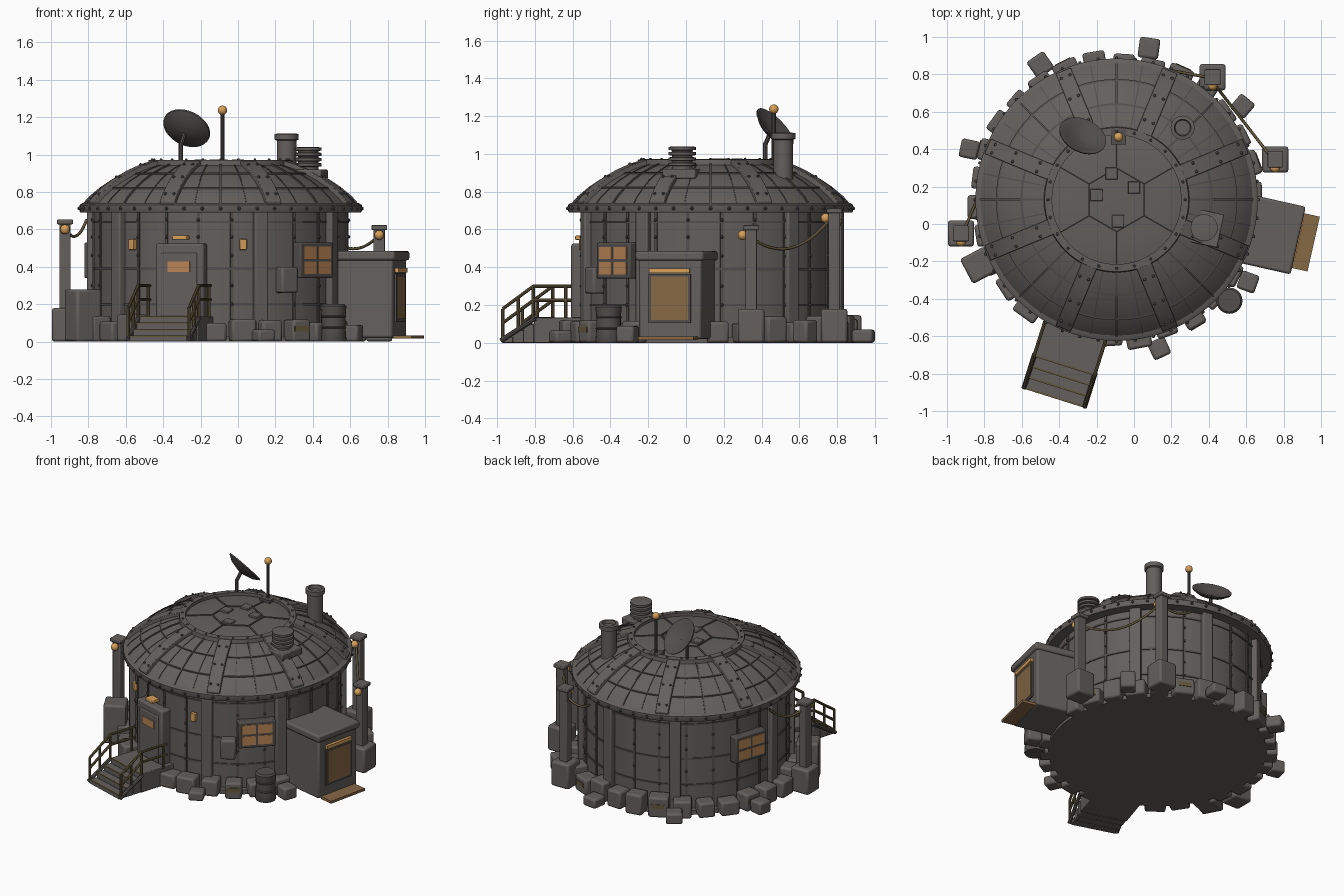
import bpy, bmesh, math, random
from math import radians, cos, sin, pi
from mathutils import Matrix, Vector

random.seed(4)
old = bpy.data.objects.get("Cube")
if old:
    bpy.data.objects.remove(old)


def material(name, r, g, b):
    m = bpy.data.materials.new(name)
    m.use_nodes = True
    m.diffuse_color = (r, g, b, 1)
    m.node_tree.nodes["Principled BSDF"].inputs["Base Color"].default_value = (r, g, b, 1)
    return m


HULL = material("warm grey hull", .125, .115, .108)
DARK = material("dark grey metal", .085, .078, .074)
LAMP = material("amber lamp", .68, .35, .1)
GLASS = material("orange glass", .48, .23, .09)
BROWN = material("brown panel", .24, .14, .06)
OLIVE = material("olive brass", .125, .095, .045)

CENTRE = Matrix.Translation((-.093, .13, 0))
DOOR, ANNEX = -107.5, -12.7
T = Matrix.Translation


def polar(angle, r, z, side=0):
    """Frame on the round hut: x points outwards, y sideways."""
    return CENTRE @ Matrix.Rotation(radians(angle), 4, 'Z') @ T((r, side, z))


def at(x, y, z, turn=0):
    return T((x, y, z)) @ Matrix.Rotation(radians(turn), 4, 'Z')


def box(bm, m, x, y, z):
    bmesh.ops.create_cube(bm, size=1, matrix=m @ Matrix.Diagonal((x, y, z, 1)))


def cyl(bm, m, r, h, seg=24, top=None):
    bmesh.ops.create_cone(bm, cap_ends=True, segments=seg, radius1=r,
                          radius2=r if top is None else top, depth=h, matrix=m)


def rod(bm, p, q, r, seg=8):
    p, q = Vector(p), Vector(q)
    turn = (q - p).to_track_quat('Z', 'Y').to_matrix().to_4x4()
    cyl(bm, T((p + q) / 2) @ turn, r, (q - p).length, seg)


def ball(bm, m, r, u=12, v=8):
    bmesh.ops.create_uvsphere(bm, u_segments=u, v_segments=v, radius=r, matrix=m)


def lathe(bm, points, m=CENTRE, seg=72, closed=False):
    """Revolve (radius, height) points round the z axis."""
    rings = []
    for r, z in points:
        rings.append([bm.verts.new(m @ Vector((r * cos(2 * pi * i / seg), r * sin(2 * pi * i / seg), z)))
                      for i in range(seg)])
    for a, b in zip(rings, rings[1:] + (rings[:1] if closed else [])):
        for i in range(seg):
            j = (i + 1) % seg
            bm.faces.new((a[i], a[j], b[j], b[i]))
    if not closed:
        bm.faces.new(rings[0][::-1])
        bm.faces.new(rings[-1])


def finish(name, bm, mat, bevel=0):
    bmesh.ops.recalc_face_normals(bm, faces=bm.faces)
    mesh = bpy.data.meshes.new(name)
    bm.to_mesh(mesh)
    bm.free()
    mesh.materials.append(mat)
    ob = bpy.data.objects.new(name, mesh)
    bpy.context.collection.objects.link(ob)
    if bevel:
        mod = ob.modifiers.new("soft edges", 'BEVEL')
        mod.width, mod.segments = bevel, 2
    bpy.ops.object.select_all(action='DESELECT')
    ob.select_set(True)
    bpy.context.view_layer.objects.active = ob
    bpy.ops.object.shade_smooth_by_angle(angle=radians(35))
    return ob


def new():
    return bmesh.new()


# Round wall and domed roof
bm = new()
lathe(bm, [(.72, 0), (.72, .03), (.68, .03), (.68, .7)])
finish("round_wall", bm, HULL)
ROOF = [(.735, .73), (.7, .77), (.64, .82), (.58, .86), (.51, .897), (.44, .926), (.37, .948)]
bm = new()
lathe(bm, [(.68, .69), (.735, .7)] + ROOF + [(.2, .96), (.02, .963)])
finish("domed_roof", bm, HULL)
bm = new()
lathe(bm, [(.67, .69), (.75, .69), (.755, .7), (.755, .73), (.74, .74), (.67, .74)], closed=True)
lathe(bm, [(.345, .94), (.345, .972), (.385, .97), (.39, .935)], closed=True)
finish("roof_rings", bm, HULL)


def strip(bm, angle, half, lift):
    """Band that follows the roof curve from eave to crown."""
    rows = []
    for r, z in ROOF:
        m = polar(angle, 0, 0)
        rows.append([bm.verts.new(m @ Vector(c)) for c in
                     ((r, -half, z - .03), (r + lift * .6, -half, z + lift),
                      (r + lift * .6, half, z + lift), (r, half, z - .03))])
    for a, b in zip(rows, rows[1:]):
        for i in range(4):
            bm.faces.new((a[i], a[(i + 1) % 4], b[(i + 1) % 4], b[i]))
    bm.faces.new(rows[0])
    bm.faces.new(rows[-1][::-1])


# Roof ribs, seams and crown pattern
ribs, seams, bolts = new(), new(), new()
for k in range(8):
    strip(ribs, 22.5 + 45 * k, .043, .02)
    strip(seams, 45 * k, .005, .006)
    for d in (-11, 11):
        strip(seams, 45 * k + d, .003, .003)
    for r, z in ROOF[1::2]:
        for s in (-.025, .025):
            ball(bolts, polar(22.5 + 45 * k, r + .012, z + .02, s), .009, 6, 4)
for r, z in (ROOF[2], ROOF[4]):
    lathe(seams, [(r + .005, z - .01), (r + .005, z + .004), (r - .005, z + .007), (r - .005, z - .01)], closed=True)
for k in range(6):
    a, b = 30 + 60 * k, 90 + 60 * k
    p, q = polar(a, .17, .963).translation, polar(b, .17, .963).translation
    rod(seams, p, q, .006, 6)
    rod(seams, p, polar(a, .36, .952).translation, .006, 6)
finish("roof_ribs", ribs, HULL, .004)
finish("roof_seams", seams, DARK)
bm = new()
for x, y in ((-.12, .27), (0, .195), (-.085, .015), (-.2, .155)):
    box(bm, at(x, y, .965), .065, .065, .02)
finish("crown_patches", bm, HULL, .004)

# Bolts round the eave, crown and wall
for k in range(48):
    ball(bolts, polar(7.5 * k, .757, .712), .01, 6, 4)
for k in range(24):
    ball(bolts, polar(15 * k, .367, .972), .008, 6, 4)

# Wall panel seams and pillars
bm = new()
for k in range(24):
    a = 15 * k + 5
    box(bm, polar(a, .68, .36), .014, .016, .68)
    for z in (.2, .3, .46, .56, .65):
        ball(bolts, polar(a, .688, z), .009, 6, 4)
for z in (.2, .39, .64):
    lathe(bm, [(.67, z - .006), (.686, z - .006), (.686, z + .006), (.67, z + .006)], closed=True)
finish("wall_seams", bm, DARK)
finish("bolts", bolts, DARK)
bm = new()
for a in (-142, -72, -31, 38, 78, 119, 180):
    box(bm, polar(a, .69, .36), .05, .075, .7)
finish("wall_pillars", bm, HULL, .008)

# Ring of foundation blocks, some with straps
bm, straps = new(), new()
for k in range(30):
    a = 12 * k + 3
    if abs(a - 360 - DOOR) < 13 or abs(a - 360 - ANNEX) < 13:
        continue
    h = random.uniform(.1, .15)
    out = random.uniform(.72, .75)
    m = polar(a, out, h / 2) @ Matrix.Rotation(random.uniform(-.12, .12), 4, 'Z')
    box(bm, m, .11, random.uniform(.11, .14), h)
    if k % 4 == 1:
        box(straps, m @ T((.055, 0, .01)), .008, .09, .03)
finish("foundation_blocks", bm, HULL, .014)
finish("block_straps", straps, OLIVE)

# Loose crates and barrel
bm = new()
for x, y, w, h, turn in ((-.5, .85, .11, .08, 35), (.08, .94, .11, .07, -8), (.58, .63, .1, .12, 50),
                         (-.88, .4, .1, .09, -12), (.135, -.665, .1, .065, 25),
                         (.61, -.31, .1, .09, -20), (-.83, -.22, .15, .28, 28)):
    box(bm, at(x, y, h / 2, turn), w, w, h)
finish("loose_crates", bm, HULL, .014)
bm = new()
lathe(bm, [(.065, 0), (.07, .01), (.065, .07), (.07, .075), (.065, .08), (.065, .13), (.07, .135),
           (.065, .14), (.07, .19), (.06, .2)], at(.51, -.41, 0), 24)
finish("barrel", bm, DARK)

# Door, its sign and lamps
bm = new()
box(bm, polar(DOOR, .69, .325), .09, .27, .4)
finish("door_frame", bm, HULL, .012)
bm = new()
box(bm, polar(DOOR, .735, .305), .015, .2, .34)
finish("door", bm, HULL, .006)
bm = new()
box(bm, polar(DOOR, .745, .4), .008, .125, .055)
finish("door_glass", bm, GLASS)
bm = new()
box(bm, polar(DOOR, .71, .556), .06, .08, .022)
for d in (-25.5, 27.5):
    box(bm, polar(DOOR + d, .69, .52), .03, .037, .058)
finish("wall_lamps", bm, LAMP, .004)

# Entry platform, steps and handrails
bm = new()
box(bm, polar(DOOR, .79, .067), .28, .33, .134)
for k in range(3):
    h = .1 - .035 * k
    box(bm, polar(DOOR, .96 + .06 * k, h / 2), .06, .32, h)
finish("entry_steps", bm, HULL, .004)
bm = new()
for k in range(4):
    box(bm, polar(DOOR, .928 + .06 * k, .132 - .034 * k), .01, .32, .008)
finish("step_edges", bm, OLIVE)
bm, stringers = new(), new()
for s in (-.17, .17):
    def pt(r, z):
        return polar(DOOR, r, z, s).translation
    for r, lo, hi in ((.75, .13, .3), (.93, .13, .3), (1.1, .01, .18), (1.015, .08, .24)):
        rod(bm, pt(r, lo), pt(r, hi), .009)
    for lift in (0, -.075):
        rod(bm, pt(.72, .3 + lift), pt(.93, .3 + lift), .009)
        rod(bm, pt(.93, .3 + lift), pt(1.1, .18 + lift), .009)
    rod(stringers, pt(.92, .13), pt(1.11, .012), .013)
finish("handrails", bm, OLIVE)
finish("stair_stringers", stringers, DARK)

# Windows with four panes
frames, panes = new(), new()
for a in (-45, 161):
    box(frames, polar(a, .695, .435), .07, .25, .19)
    for s in (-.055, .055):
        for z in (.395, .475):
            box(panes, polar(a, .73, z, s), .008, .095, .065)
finish("window_frames", frames, DARK, .008)
finish("window_panes", panes, GLASS)
bm = new()
box(bm, polar(-60, .7, .33), .09, .1, .14)
finish("wall_box", bm, HULL, .012)

# Side annex with panel and ramp
bm = new()
box(bm, polar(ANNEX, .79, .235), .38, .34, .43)
box(bm, polar(ANNEX, .79, .46), .41, .37, .05)
finish("annex", bm, HULL, .012)
bm = new()
box(bm, polar(ANNEX, .983, .235), .012, .23, .26)
finish("annex_panel_frame", bm, DARK)
bm = new()
box(bm, polar(ANNEX, .988, .235), .008, .2, .23)
finish("annex_panel", bm, BROWN)
bm = new()
box(bm, polar(ANNEX, .985, .382), .03, .22, .025)
finish("annex_lamp", bm, LAMP)
bm = new()
box(bm, polar(ANNEX, 1.03, .025), .1, .3, .018)
finish("annex_ramp", bm, BROWN)

# Lamp posts and hanging cables
bases, posts, lamps = new(), new(), new()
for x, y, top in ((-.925, -.05, .65), (.42, .785, .71), (.755, .345, .62)):
    box(bases, at(x, y, .09), .14, .14, .18)
    box(posts, at(x, y, top / 2), .06, .06, top)
    box(posts, at(x, y, top - .01), .085, .085, .025)
    ball(lamps, at(x, y - .045, top - .05), .026)
finish("post_bases", bases, HULL, .014)
finish("lamp_posts", posts, HULL, .005)
finish("post_lamps", lamps, LAMP)


def cable(name, p, q, sag):
    curve = bpy.data.curves.new(name, 'CURVE')
    curve.dimensions, curve.bevel_depth, curve.bevel_resolution = '3D', .008, 2
    line = curve.splines.new('POLY')
    line.points.add(12)
    for i, point in enumerate(line.points):
        t = i / 12
        v = Vector(p).lerp(Vector(q), t)
        point.co = (v.x, v.y, v.z - sag * 4 * t * (1 - t), 1)
    curve.materials.append(OLIVE)
    bpy.context.collection.objects.link(bpy.data.objects.new(name, curve))


cable("cable_between_posts", (.42, .76, .65), (.755, .33, .57), .11)
cable("cable_left", (-.92, -.06, .6), (-.81, .2, .65), .06)
cable("cable_back", (.42, .78, .65), (.2, .82, .65), .04)

# Chimney and vent
bm = new()
lathe(bm, [(.052, .82), (.052, 1.075), (.064, 1.08), (.064, 1.11), (.045, 1.113), (.04, 1.09)], at(.26, .515, 0), 28)
finish("chimney", bm, HULL)
bm = new()
box(bm, at(.375, -.02, .895, -12), .18, .18, .05)
finish("vent_base", bm, HULL, .006)
bm = new()
fins = [(.055, .9)]
for k in range(4):
    z = .935 + .028 * k
    fins += [(.055, z), (.072, z + .003), (.072, z + .018), (.055, z + .021)]
lathe(bm, fins, at(.375, -.02, 0), 28)
finish("vent_stack", bm, HULL)

# Antenna and dish
bm = new()
cyl(bm, at(-.083, .465, 1.08), .011, .28, 10)
box(bm, at(-.083, .465, .96), .08, .08, .025)
rod(bm, (-.305, .42, .95), (-.305, .42, 1.06), .012)
rod(bm, (-.305, .42, 1.05), (-.285, .45, 1.12), .012)
finish("roof_masts", bm, DARK)
bm = new()
ball(bm, at(-.083, .465, 1.237), .025, 16, 10)
finish("antenna_tip", bm, LAMP)
bm = new()
face = Vector((.35, .72, .7)).to_track_quat('Z', 'Y').to_matrix().to_4x4()
lathe(bm, [(.02, -.03), (.09, -.013), (.13, .012), (.132, .02), (.125, .02), (.085, 0), (.01, -.012)],
      T((-.28, .46, 1.13)) @ face, 32)
finish("dish", bm, DARK)
